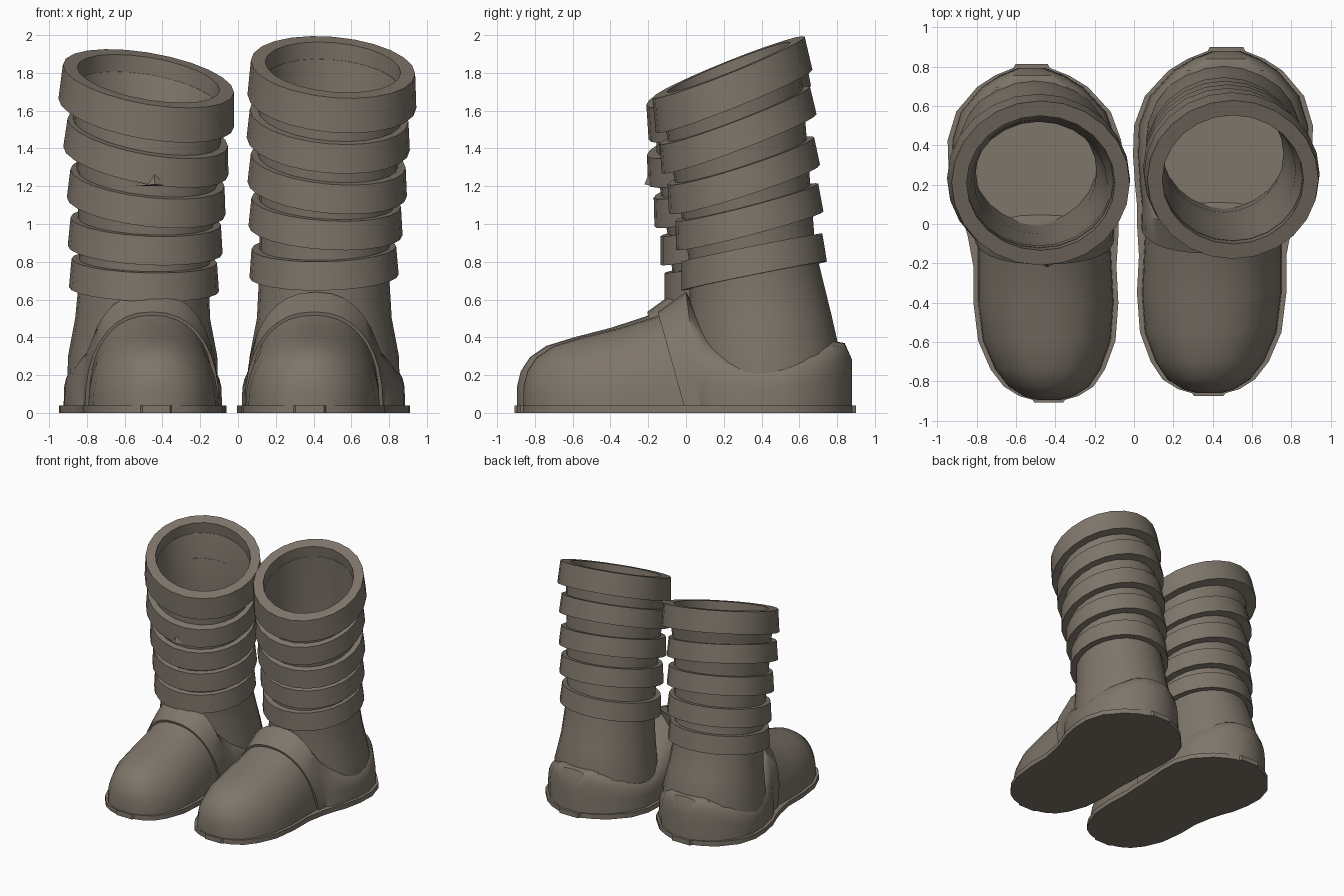
import bpy, bmesh, math

cube = bpy.data.objects.get("Cube")
if cube:
    bpy.data.objects.remove(cube, do_unlink=True)

# One leather colour
leather = bpy.data.materials.new("taupe_leather")
leather.use_nodes = True
colour = (0.21, 0.18, 0.145, 1)
leather.diffuse_color = colour
bsdf = next(n for n in leather.node_tree.nodes if n.type == 'BSDF_PRINCIPLED')
bsdf.inputs["Base Color"].default_value = colour
bsdf.inputs["Roughness"].default_value = 0.8

SEGMENTS = 24


def loft(name, rings, closed=False, angle=35):
    """Skin closed rings; cap the ends, or join last to first when closed."""
    bm = bmesh.new()
    loops = [[bm.verts.new(p) for p in ring] for ring in rings]
    pairs = list(zip(loops, loops[1:]))
    if closed:
        pairs.append((loops[-1], loops[0]))
    else:
        bm.faces.new(loops[0])
        bm.faces.new(loops[-1])
    for a, b in pairs:
        n = len(a)
        for i in range(n):
            j = (i + 1) % n
            bm.faces.new((a[i], a[j], b[j], b[i]))
    bmesh.ops.recalc_face_normals(bm, faces=bm.faces)
    mesh = bpy.data.meshes.new(name)
    bm.to_mesh(mesh)
    bm.free()
    obj = bpy.data.objects.new(name, mesh)
    bpy.context.collection.objects.link(obj)
    mesh.materials.append(leather)
    bpy.ops.object.select_all(action='DESELECT')
    obj.select_set(True)
    bpy.context.view_layer.objects.active = obj
    bpy.ops.object.shade_smooth_by_angle(angle=math.radians(angle))
    return obj


def tilted_ring(cx, cy, cz, rx, ry, sx, sy, inset=0, lift=0):
    """Ellipse on a plane with slopes sx and sy, shrunk by inset."""
    ring = []
    for i in range(SEGMENTS):
        t = math.tau * i / SEGMENTS
        dx, dy = (rx - inset) * math.cos(t), (ry - inset) * math.sin(t)
        ring.append((cx + dx - lift * sx * 0.4, cy + dy - lift * sy * 0.4,
                     cz + lift + sx * dx + sy * dy))
    return ring


def arch(y, cx, w, h, e, shear=0):
    """Arched cross-section of the foot; shear leans its lower edge back."""
    ring = []
    for i in range(19):
        t = math.pi * i / 18
        c, s = math.cos(t), max(math.sin(t), 0)
        z = 0.03 + (h - 0.03) * s ** e
        ring.append((cx + w * math.copysign(abs(c) ** e, c),
                     y + shear * (1 - z / h), z))
    return ring


# Foot stations: y, centre x, half width, height, roundness, shear
toe = [(-.86, .38, .06, .14, .9), (-.84, .38, .13, .22, .9),
       (-.79, .38, .21, .295, .9), (-.7, .385, .275, .355, .9),
       (-.55, .39, .335, .4, .9), (-.35, .395, .355, .45, .9),
       (-.16, .4, .35, .51, .9), (.02, .405, .345, .59, .9)]
heel = [(-.15, .402, .366, .535, .88, .15), (0, .41, .37, .64, .85, .08),
        (.1, .425, .385, .46, .75), (.2, .44, .41, .36, .6),
        (.35, .45, .43, .28, .5), (.5, .455, .43, .29, .5),
        (.65, .46, .38, .34, .5), (.78, .465, .265, .38, .5),
        (.84, .468, .17, .37, .55), (.88, .47, .07, .28, .6)]

# Bands, lowest first: centre, radii and slopes
left_bands = [(.455, .355, .80, .395, .385, .02, .2),
              (.465, .33, 1.04, .408, .39, -.06, .26),
              (.475, .30, 1.26, .422, .40, -.09, .32),
              (.48, .27, 1.5, .432, .41, -.08, .38),
              (.5, .24, 1.74, .447, .415, -.08, .4)]
right_bands = [(-.497, .265, .73, .397, .385, -.03, .17),
               (-.49, .25, .94, .41, .39, -.05, .21),
               (-.483, .225, 1.17, .42, .40, -.11, .27),
               (-.483, .20, 1.41, .437, .41, -.17, .3),
               (-.48, .22, 1.68, .465, .43, -.16, .33)]


def boot(side, bands, place, ankle_x, ankle_y):
    def placed(ring):
        return [place(*p) for p in ring]

    # Foot
    loft(side + "_toe_cap", [placed(arch(*s)) for s in toe])
    loft(side + "_vamp_and_heel", [placed(arch(*s)) for s in heel])

    # Sole follows the foot outline with a small lip
    outline = [s[:3] for s in toe[:-1] + heel[1:]]
    outline = [(-.875, .38, .05)] + outline + [(.9, .47, .06)]
    sole = [placed([(cx - w - .025, y, 0), (cx + w + .025, y, 0),
                    (cx + w + .025, y, .04), (cx - w - .025, y, .04)])
            for y, cx, w in outline]
    loft(side + "_sole", sole)

    # Hollow shaft: outside up, over the lip, inside down to the floor
    ankle = [(ankle_x, ankle_y, .1, .4, .4, 0, 0),
             (ankle_x, ankle_y, .3, .395, .4, 0, 0),
             (ankle_x, ankle_y - .03, .5, .357, .38, 0, .05)]
    shaft = [tilted_ring(*a) for a in ankle]
    shaft += [tilted_ring(*b, inset=.055) for b in bands]
    shaft += [tilted_ring(*b, inset=.09) for b in reversed(bands)]
    shaft.append(tilted_ring(ankle_x, ankle_y - .02, .45, .32, .32, 0, 0))
    loft(side + "_shaft", shaft)

    # Raised bands, the last one being the thick rim
    for i, b in enumerate(bands):
        rim = i == len(bands) - 1
        half, inner = (.09, .088) if rim else (.075, .07)
        profile = [(0, -half), (.012, half), (inner, half), (inner, -half)]
        name = "_rim" if rim else "_band_%d" % (i + 1)
        loft(side + name, [tilted_ring(*b, inset=d, lift=z)
                           for d, z in profile], closed=True)


boot("left", left_bands, lambda x, y, z: (x, y, z), .457, .42)
boot("right", right_bands,
     lambda x, y, z: (-.065 - .97 * x, .97 * y - .06, z), -.505, .345)

# Small pinched fold on the front of the right shaft
loft("right_shaft_fold", [[(-.54, -.17, 1.2), (-.35, -.17, 1.2), (-.44, -.22, 1.21)],
                          [(-.45, -.17, 1.31), (-.44, -.17, 1.31), (-.445, -.18, 1.31)]])
